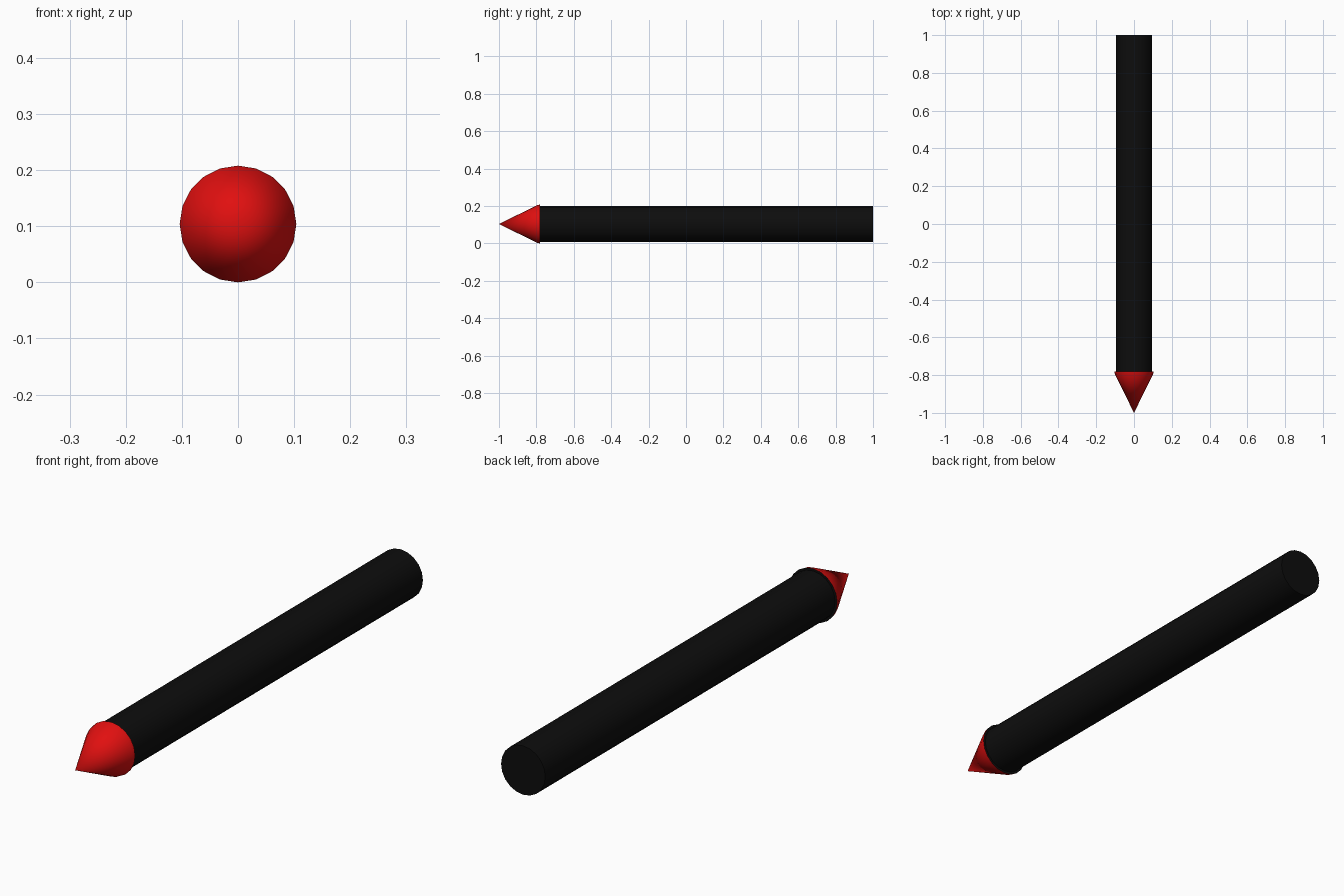
import bpy, bmesh
from math import sin, cos, pi, radians

if "Cube" in bpy.data.objects:
    bpy.data.objects.remove(bpy.data.objects["Cube"])

SIDES = 20
AXIS_Z = 0.104


def material(name, color):
    m = bpy.data.materials.new(name)
    m.diffuse_color = color
    m.use_nodes = True
    m.node_tree.nodes["Principled BSDF"].inputs["Base Color"].default_value = m.diffuse_color
    return m


black = material("black", (0.004, 0.004, 0.004, 1))
red = material("red", (0.75, 0.005, 0.005, 1))


def lathe(name, profile, mats, angle):
    """Turn (y, radius, material index) points around the long axis; radius 0 is a point."""
    bm = bmesh.new()
    rings = []
    for y, r, _ in profile:
        n = SIDES if r else 1
        rings.append([bm.verts.new((r * sin(2 * pi * i / SIDES), y,
                                    AXIS_Z + r * cos(2 * pi * i / SIDES))) for i in range(n)])
    for a, b, p in zip(rings, rings[1:], profile[1:]):
        for i in range(SIDES):
            j = (i + 1) % SIDES
            if len(a) == 1:
                f = bm.faces.new((a[0], b[i], b[j]))
            else:
                f = bm.faces.new((a[i], b[i], b[j], a[j]))
            f.material_index = p[2]
    # flat disc on an open last ring
    if len(rings[-1]) > 1:
        bm.faces.new(rings[-1])
    bmesh.ops.recalc_face_normals(bm, faces=bm.faces)
    me = bpy.data.meshes.new(name)
    bm.to_mesh(me)
    bm.free()
    for m in mats:
        me.materials.append(m)
    ob = bpy.data.objects.new(name, me)
    bpy.context.collection.objects.link(ob)
    bpy.context.view_layer.objects.active = ob
    ob.select_set(True)
    bpy.ops.object.shade_smooth_by_angle(angle=radians(angle))
    ob.select_set(False)
    return ob


# Long black rod, closed at the back and butted against the tip
lathe("shaft", [(-0.78, 0, 0), (-0.78, 0.095, 0), (1.0, 0.095, 0)], [black], 40)

# Red pointed tip with a narrow rim and a black back face
lathe("pointed_tip", [(-1.0, 0, 1), (-0.795, 0.101, 1), (-0.78, 0.104, 1),
                      (-0.78, 0.09, 0)], [black, red], 40)
